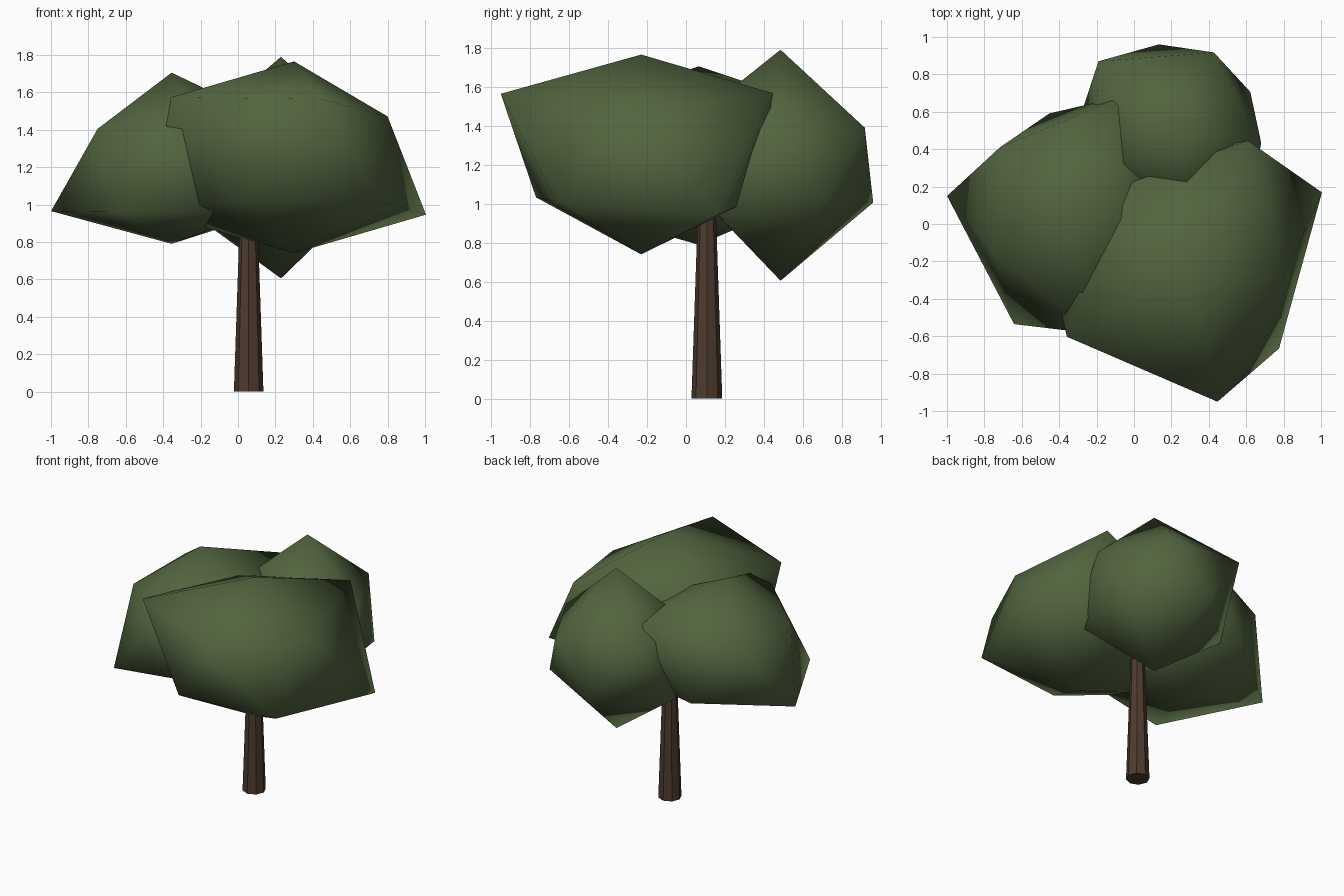
import bpy
from math import radians, cos, sin

if "Cube" in bpy.data.objects:
    bpy.data.objects.remove(bpy.data.objects["Cube"])


def material(name, rgb):
    m = bpy.data.materials.new(name)
    m.diffuse_color = (*rgb, 1)
    m.use_nodes = True
    m.node_tree.nodes["Principled BSDF"].inputs["Base Color"].default_value = m.diffuse_color
    return m


LEAF = material("leaf_green", (0.085, 0.13, 0.05))
BARK = material("bark_brown", (0.075, 0.043, 0.027))


def add_mesh(name, verts, faces, mat, smooth):
    me = bpy.data.meshes.new(name)
    me.from_pydata(verts, [], faces)
    me.materials.append(mat)
    me.polygons.foreach_set("use_smooth", [smooth] * len(me.polygons))
    me.update()
    ob = bpy.data.objects.new(name, me)
    bpy.context.collection.objects.link(ob)
    return ob


def foliage(name, centre, top, bottom, turn, upper, lower):
    """Uneven flattened icosahedron: two five-point rings between two poles."""
    cx, cy, cz = centre
    verts = [(cx, cy, top)]
    for radii, offset, side in ((upper, 0, 1), (lower, 36, -1)):
        for i, r in enumerate(radii):
            a = radians(i * 72 + offset + turn)
            verts.append((cx + r * cos(a), cy + r * sin(a), cz + side * 0.4 * r))
    verts.append((cx, cy, bottom))
    faces = []
    for i in range(5):
        u, un, l, ln = 1 + i, 1 + (i + 1) % 5, 6 + i, 6 + (i + 1) % 5
        faces += [(0, u, un), (u, l, un), (un, l, ln), (11, ln, l)]
    return add_mesh(name, verts, faces, LEAF, True)


# Three overlapping leaf clumps
foliage("foliage_front", (0.30, -0.23, 1.27), 1.765, 0.74, -6.5,
        (0.503, 0.743, 0.60, 0.757, 0.735), (0.81, 0.60, 0.77, 0.593, 0.645))
foliage("foliage_left", (-0.355, 0.065, 1.225), 1.705, 0.79, -7.5,
        (0.55, 0.684, 0.50, 0.45, 0.66), (0.64, 0.535, 0.65, 0.665, 0.65))
foliage("foliage_back", (0.23, 0.485, 1.20), 1.79, 0.605, -6.5,
        (0.453, 0.475, 0.57, 0.50, 0.50), (0.45, 0.485, 0.53, 0.44, 0.534))

# Tapered eight-sided trunk
N = 8
ring = [(cos(radians(i * 360 / N)), sin(radians(i * 360 / N))) for i in range(N)]
verts = [(0.057 + r * x, 0.107 + r * y, z)
         for r, z in ((0.079, 0.0), (0.040, 1.15)) for x, y in ring]
faces = [(i, (i + 1) % N, N + (i + 1) % N, N + i) for i in range(N)]
faces += [tuple(reversed(range(N))), tuple(range(N, 2 * N))]
add_mesh("trunk", verts, faces, BARK, False)
